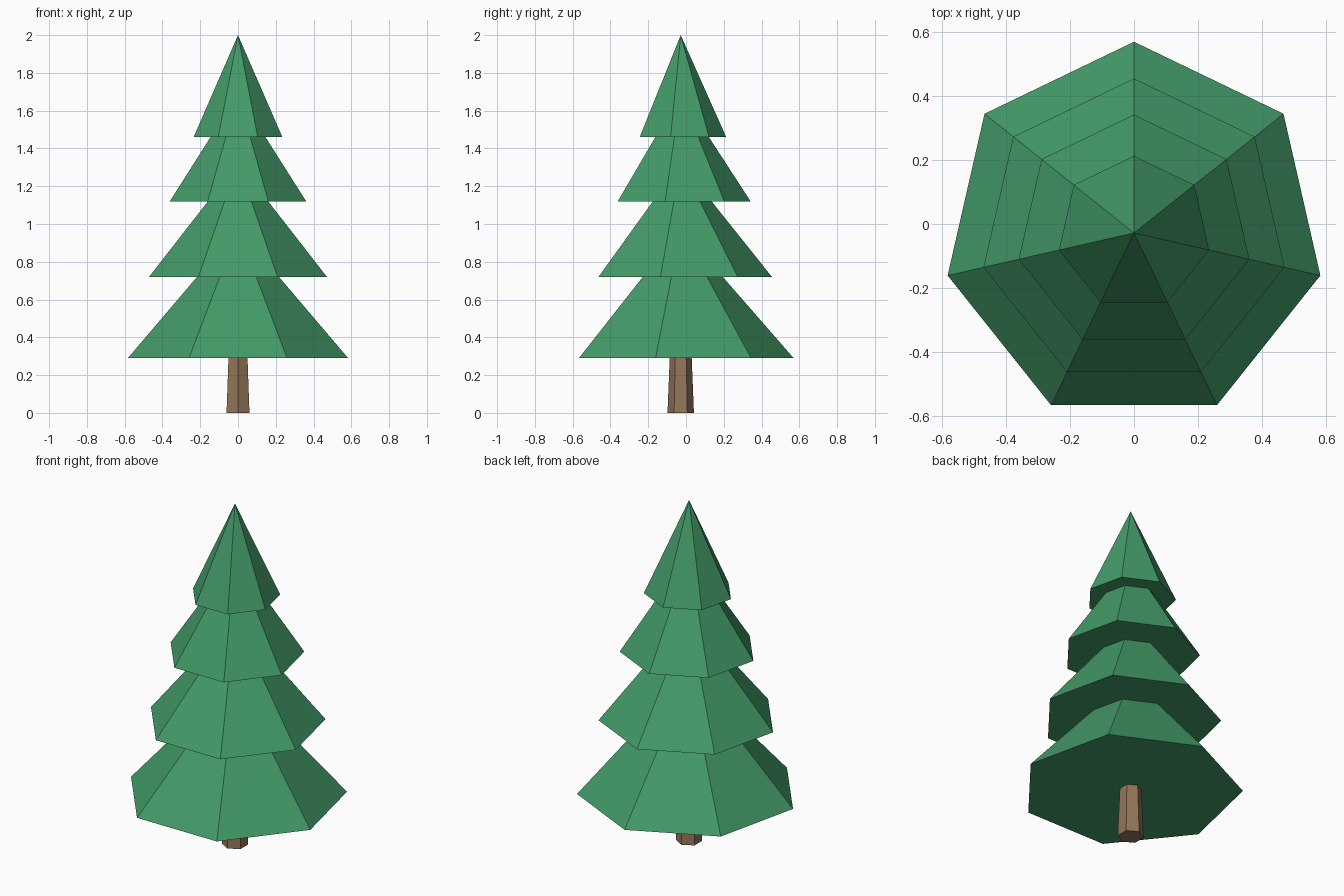
import bpy

if "Cube" in bpy.data.objects:
    bpy.data.objects.remove(bpy.data.objects["Cube"])

CENTRE_Y = -0.028  # odd-sided tiers sit slightly off centre


def material(name, colour):
    m = bpy.data.materials.new(name)
    m.diffuse_color = (*colour, 1)
    m.use_nodes = True
    m.node_tree.nodes["Principled BSDF"].inputs["Base Color"].default_value = m.diffuse_color
    return m


def cone(name, sides, r_bottom, r_top, z_bottom, z_top, mat):
    # flat-faced cone with one corner pointing to the back
    bpy.ops.mesh.primitive_cone_add(
        vertices=sides, radius1=r_bottom, radius2=r_top, depth=z_top - z_bottom,
        location=(0, CENTRE_Y, (z_bottom + z_top) / 2))
    ob = bpy.context.object
    ob.name = name
    ob.data.materials.append(mat)
    return ob


green = material("pine green", (0.056, 0.325, 0.137))
brown = material("bark brown", (0.296, 0.181, 0.102))

# Tapered six-sided trunk
cone("trunk", 6, 0.07, 0.057, 0.0, 0.32, brown)

# Stacked seven-sided foliage tiers: base radius, base height, tip height
tiers = [(0.598, 0.29, 0.975), (0.483, 0.72, 1.325),
         (0.37, 1.12, 1.69), (0.241, 1.46, 2.0)]
for i, (radius, base, tip) in enumerate(tiers, 1):
    cone(f"foliage_tier_{i}", 7, radius, 0, base, tip, green)
